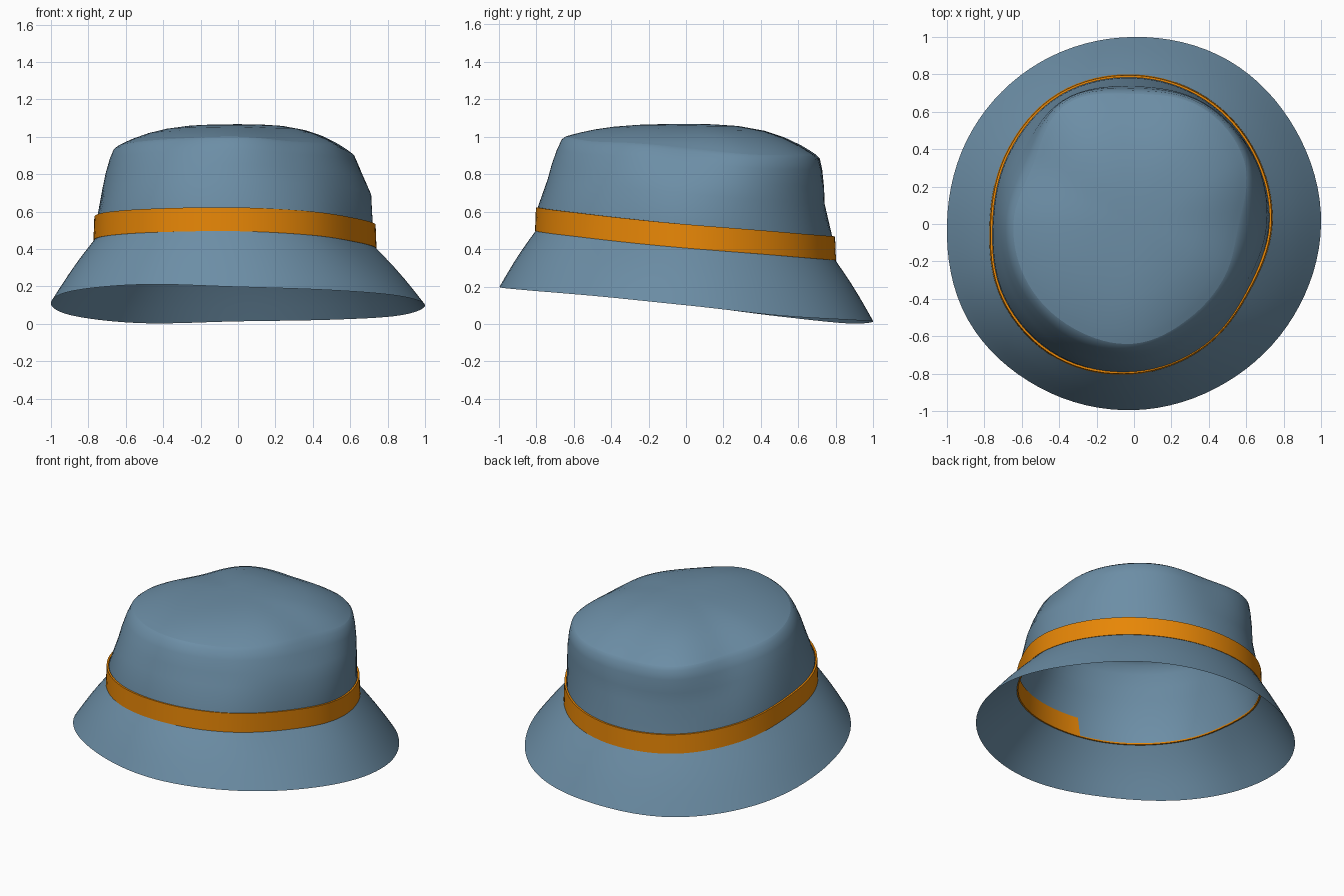
import bpy, bmesh, math

if "Cube" in bpy.data.objects:
    bpy.data.objects.remove(bpy.data.objects["Cube"])

N = 96  # points around each loop

def material(name, rgb):
    m = bpy.data.materials.new(name)
    m.diffuse_color = (*rgb, 1)
    m.use_nodes = True
    m.node_tree.nodes["Principled BSDF"].inputs["Base Color"].default_value = m.diffuse_color
    return m

blue = material("denim blue", (0.15, 0.27, 0.38))
orange = material("orange", (0.80, 0.24, 0.002))

def spread(vals):
    """Smooth periodic interpolation of values given every 30 degrees."""
    k, out = len(vals), []
    for i in range(N):
        t = i * k / N
        j, f = int(t), t - int(t)
        a, b, c, d = (vals[(j + o) % k] for o in (-1, 0, 1, 2))
        out.append(b + 0.5 * f * (c - a + f * (2*a - 5*b + 4*c - d + f * (3*(b - c) + d - a))))
    return out

def mix(a, b, t):
    return [p + (q - p) * t for p, q in zip(a, b)]

def shift(a, d):
    return [p + d for p in a]

def loft(name, loops, mat, apex=None, closed=False):
    bm = bmesh.new()
    rings = []
    for rad, zs in loops:
        rings.append([bm.verts.new((r * math.cos(math.tau * i / N), r * math.sin(math.tau * i / N), z))
                      for i, (r, z) in enumerate(zip(rad, zs))])
    pairs = list(zip(rings, rings[1:])) + ([(rings[-1], rings[0])] if closed else [])
    for a, b in pairs:
        for i in range(N):
            j = (i + 1) % N
            bm.faces.new((a[i], a[j], b[j], b[i]))
    if apex is not None:
        top = bm.verts.new((0, 0, apex))
        for i in range(N):
            bm.faces.new((rings[-1][i], rings[-1][(i + 1) % N], top))
    me = bpy.data.meshes.new(name)
    bm.to_mesh(me)
    bm.free()
    me.materials.append(mat)
    ob = bpy.data.objects.new(name, me)
    bpy.context.collection.objects.link(ob)
    bpy.ops.object.select_all(action='DESELECT')
    ob.select_set(True)
    bpy.context.view_layer.objects.active = ob
    bpy.ops.object.shade_smooth_by_angle(angle=math.radians(35))
    return ob

# Key outlines, starting at +x and going counter-clockwise every 30 degrees
brim_r = spread([1.0, 1.0, 1.01, 1.0, 1.0, 1.0, 1.0, 1.025, 1.01, .995, .98, .985])
brim_z = spread([.10, .045, .022, .013, .003, .04, .105, .175, .21, .197, .18, .15])
band_r = spread([.74, .755, .78, .80, .81, .785, .772, .815, .83, .803, .76, .715])
band_z = spread([.405, .375, .35, .34, .35, .385, .435, .47, .49, .495, .475, .44])
mid_r = spread([.71, .735, .745, .74, .76, .72, .725, .745, .76, .735, .69, .675])
edge_r = spread([.56, .68, .72, .695, .735, .625, .645, .65, .645, .64, .585, .56])
edge_z = spread([.94, .905, .90, .895, .91, .92, .945, .97, .99, 1.0, .975, .965])
# Gap from band face to crown wall: the band shows inside only at the front right
inset = spread([.015, .015, .015, .015, .015, .015, .015, .015, .015, .009, .006, .009])

# Brim, flaring down from the band
brim = []
for t in (0, .2, .4, .6, .8, .93, 1):
    bulge = 0.012 * math.sin(math.pi * t)
    brim.append((mix(brim_r, shift(band_r, -.003), t), shift(mix(brim_z, band_z, t), bulge)))
loft("brim", brim, blue)

# Hat band, a thin closed strip
band_top = shift(band_z, .127)
band_top_r = shift(band_r, -.005)
loft("hat_band", [(band_r, band_z), (band_top_r, band_top),
                  (shift(band_top_r, -.012), band_top), (shift(band_r, -.012), band_z)],
     orange, closed=True)

# Crown wall
wall = [([r - d for r, d in zip(band_r, inset)], shift(band_z, .008)),
        ([r - d for r, d in zip(band_top_r, inset)], band_top)]
mid_z = mix(band_top, edge_z, .4)
wall.append((mid_r, mid_z))
for t in (.35, .7, .93):
    out = .025 * (1 - t * t) * t + .012 * t
    wall.append((shift(mix(mid_r, edge_r, t), out), mix(mid_z, edge_z, t)))
wall.append((edge_r, edge_z))
loft("crown_wall", wall, blue)

# Gently domed crown top, meeting the wall at a crisp seam
apex = 1.067
top = [([r * s for r in edge_r], [z + (apex - z) * (1 - s ** 3) for z in edge_z])
       for s in (1, .95, .88, .75, .6, .4, .2)]
loft("crown_top", top, blue, apex=apex)
